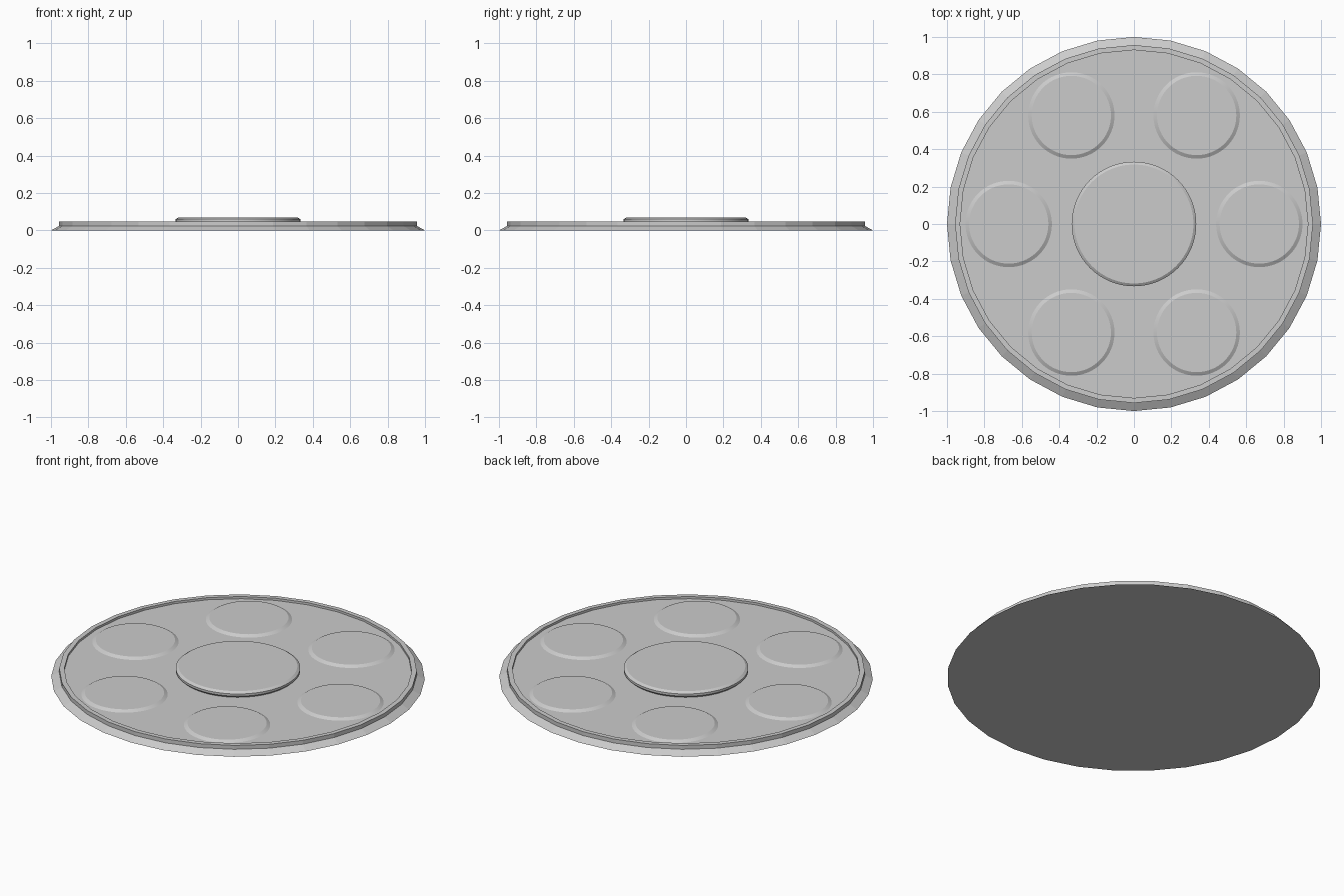
import bpy, bmesh
from math import sin, cos, pi, radians

if "Cube" in bpy.data.objects:
    bpy.data.objects.remove(bpy.data.objects["Cube"])


def lathe(name, profile, sides, centre=(0, 0), smooth=False):
    """Revolve (radius, z) points; close the first and last ring with flat caps."""
    bm = bmesh.new()
    rings = [[bm.verts.new((r * cos(2 * pi * i / sides), r * sin(2 * pi * i / sides), z))
              for i in range(sides)] for r, z in profile]
    for a, b in zip(rings, rings[1:]):
        for i in range(sides):
            j = (i + 1) % sides
            bm.faces.new((a[i], a[j], b[j], b[i]))
    bm.faces.new(rings[0][::-1])
    bm.faces.new(rings[-1])
    mesh = bpy.data.meshes.new(name)
    bm.to_mesh(mesh)
    bm.free()
    obj = bpy.data.objects.new(name, mesh)
    obj.location = (centre[0], centre[1], 0)
    bpy.context.collection.objects.link(obj)
    if smooth:
        bpy.ops.object.select_all(action='DESELECT')
        obj.select_set(True)
        bpy.context.view_layer.objects.active = obj
        bpy.ops.object.shade_smooth_by_angle(angle=radians(25))
    return obj


# Faceted tray with sloping skirt, upright rim and sunken floor
lathe("tray", [(1.0, 0.0), (0.957, 0.024), (0.957, 0.047), (0.93, 0.047), (0.93, 0.034)], 32)

# Raised centre disc, bevelled above and below
lathe("centre_disc", [(0.318, 0.033), (0.333, 0.047), (0.333, 0.06), (0.318, 0.07)], 64, smooth=True)

# Six low bevelled pads around the centre
for k in range(6):
    a = k * pi / 3
    lathe(f"pad_{k + 1}", [(0.231, 0.033), (0.231, 0.034), (0.212, 0.045)], 64,
          (0.67 * cos(a), 0.67 * sin(a)), smooth=True)
